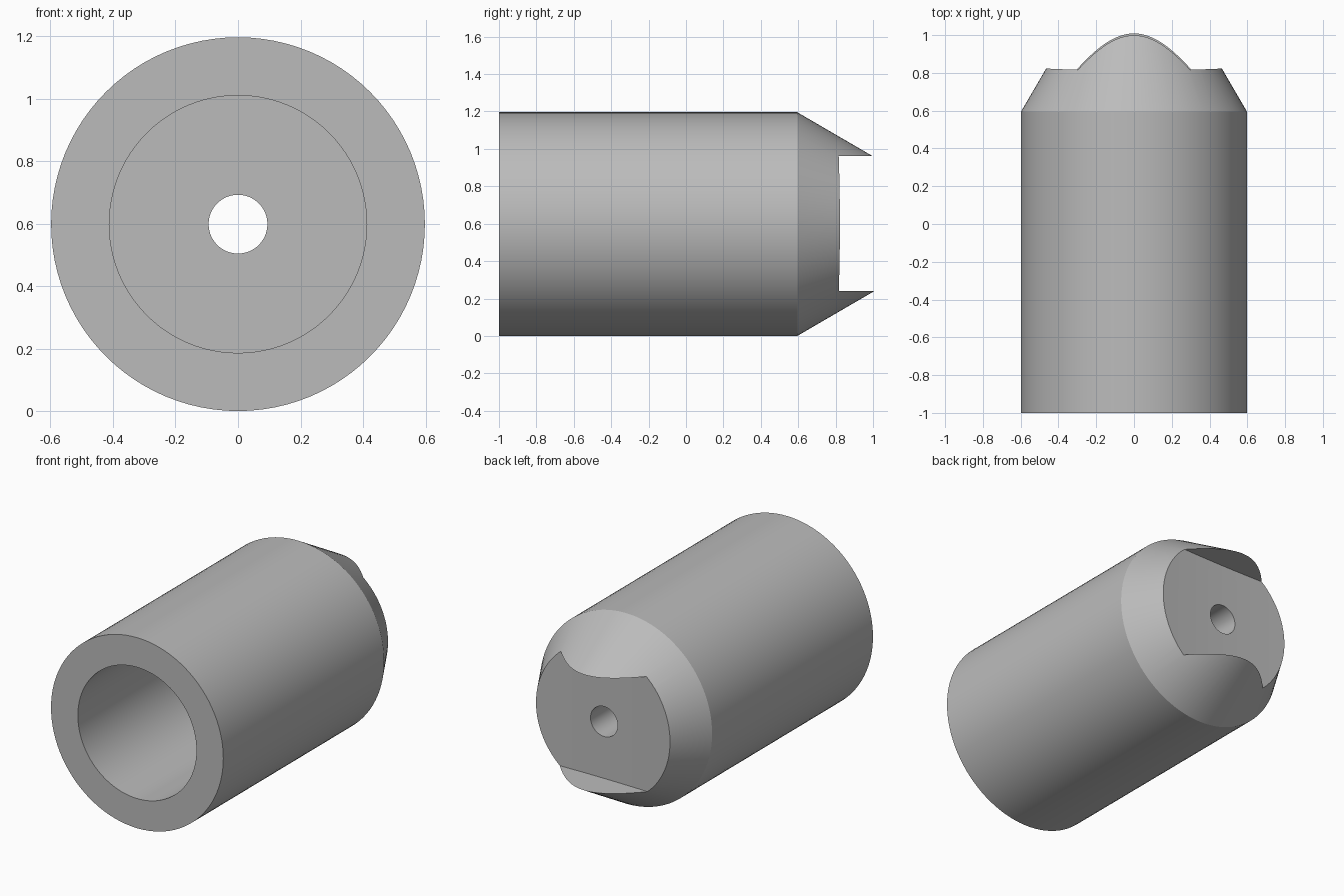
import bpy
import bmesh
import math
from mathutils import Matrix, Vector

cube = bpy.data.objects.get("Cube")
if cube:
    bpy.data.objects.remove(cube, do_unlink=True)

RADIUS = 0.598
BORE = 0.412
HOLE = 0.094
SHOULDER_Y = 0.595
SLOT_FLOOR = 0.812

grey = bpy.data.materials.new("plain grey")
grey.use_nodes = True
colour = (0.5, 0.5, 0.5, 1)
grey.diffuse_color = colour
grey.node_tree.nodes["Principled BSDF"].inputs["Base Color"].default_value = colour


def add_object(name, bm):
    bmesh.ops.recalc_face_normals(bm, faces=bm.faces)
    mesh = bpy.data.meshes.new(name)
    bm.to_mesh(mesh)
    bm.free()
    mesh.materials.append(grey)
    obj = bpy.data.objects.new(name, mesh)
    bpy.context.collection.objects.link(obj)
    return obj


def lathe(name, profile, segments=96):
    """Spin a closed (radius, y) loop about the lengthwise axis."""
    bm = bmesh.new()
    rings = []
    for i in range(segments):
        a = math.tau * i / segments
        rings.append([bm.verts.new((r * math.sin(a), y, RADIUS + r * math.cos(a)))
                      for r, y in profile])
    n = len(profile)
    for i, ring in enumerate(rings):
        after = rings[(i + 1) % segments]
        for j in range(n):
            k = (j + 1) % n
            bm.faces.new((ring[j], after[j], after[k], ring[k]))
    return add_object(name, bm)


# Body: stepped bore inside, straight barrel and tapered end outside
end_y = 1.15
end_r = RADIUS - (end_y - SHOULDER_Y) * math.tan(math.radians(30.2))
body = lathe("tapered_sleeve", [
    (BORE, -1), (RADIUS, -1), (RADIUS, SHOULDER_Y),
    (end_r, end_y), (HOLE, end_y), (HOLE, 0.5), (BORE, 0.5)])

# Slot cutter: slightly dished floor, running right across the end
bm = bmesh.new()
steps = 12
floor = []
for i in range(steps + 1):
    x = -0.7 + 1.4 * i / steps
    floor.append((x, SLOT_FLOOR + 0.05 * x * x))
outline = floor + [(0.7, 1.3), (-0.7, 1.3)]
base = bm.faces.new([bm.verts.new((x, y, 0.241)) for x, y in outline])
top = bmesh.ops.extrude_face_region(bm, geom=[base])
bmesh.ops.translate(bm, vec=(0, 0, 0.72),
                    verts=[v for v in top["geom"] if isinstance(v, bmesh.types.BMVert)])
cutter = add_object("slot_cutter", bm)
cutter.hide_render = True

# Cut the slot and keep the mesh result
cut = body.modifiers.new("end_slot", "BOOLEAN")
cut.operation = "DIFFERENCE"
cut.solver = "EXACT"
cut.object = cutter
bpy.ops.object.select_all(action="DESELECT")
body.select_set(True)
bpy.context.view_layer.objects.active = body
bpy.ops.object.modifier_apply(modifier=cut.name)
bpy.data.objects.remove(cutter, do_unlink=True)

# Smooth round walls, sharp rims
bpy.ops.object.shade_smooth_by_angle(angle=math.radians(20))
